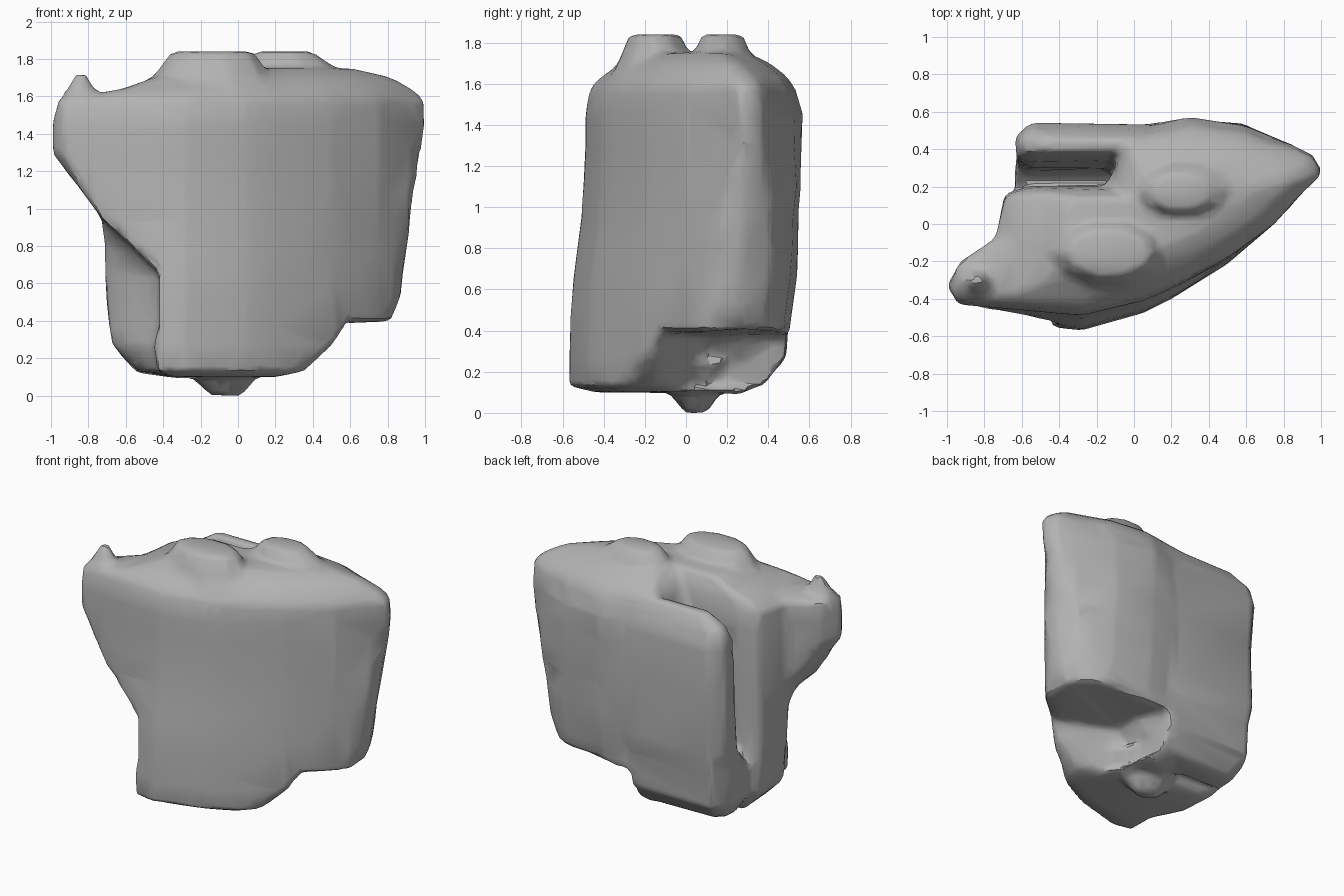
import bpy
import bmesh
import math
from mathutils import Vector, noise

cube = bpy.data.objects.get("Cube")
if cube:
    bpy.data.objects.remove(cube)

stone = bpy.data.materials.new("grey_stone")
stone.use_nodes = True
stone.diffuse_color = (0.45, 0.45, 0.45, 1)
stone.node_tree.nodes["Principled BSDF"].inputs["Base Color"].default_value = (0.45, 0.45, 0.45, 1)

bm = bmesh.new()


def loft(rings):
    """Skin a stack of equal-length rings and cap both ends."""
    loops = [[bm.verts.new(p) for p in ring] for ring in rings]
    n = len(loops[0])
    faces = []
    for low, high in zip(loops, loops[1:]):
        for i in range(n):
            j = (i + 1) % n
            faces.append(bm.faces.new((low[i], low[j], high[j], high[i])))
    faces += [bm.faces.new(loops[0][::-1]), bm.faces.new(loops[-1])]
    bmesh.ops.recalc_face_normals(bm, faces=faces)


def subdivide(outline, cuts):
    pts = []
    for a, b in zip(outline, outline[1:] + outline[:1]):
        pts += [Vector(a).lerp(Vector(b), k / cuts) for k in range(cuts)]
    return pts


def ramp(v, start, width):
    return min(max((v - start) / width, 0), 1)


def frustum(levels, sides=10):
    """Levels are z, centre x, centre y, radius x, radius y."""
    loft([[(cx + rx * math.cos(math.tau * i / sides),
            cy + ry * math.sin(math.tau * i / sides), z) for i in range(sides)]
          for z, cx, cy, rx, ry in levels])


# Main mass: wedge-shaped plan with a side lobe and a notch at the back
plan = subdivide([(-1, -.33), (-.94, -.43), (-.5, -.47), (-.28, -.49), (.05, -.41),
                  (.2, -.345), (.5, -.185), (.75, 0), (1, .28), (.96, .37), (.6, .52),
                  (.3, .56), (-.05, .5), (-.12, .2), (-.55, .2), (-.69, .16),
                  (-.74, -.08), (-.93, -.21)], 3)
# z, left limit, right limit, front scale, back scale, shrink x, shrink y,
# front corner chamfer, rear undercut
levels = [(.10, -.35, .2, .9, .5, 1, 1, 0, 0), (.13, -.53, .35, 1.16, .65, 1, 1, .1, .3),
          (.27, -.67, .5, 1.16, .88, 1, 1, .22, .38), (.38, -.69, .6, 1.15, .9, 1, 1, .27, .4),
          (.4, -.69, .81, 1.15, .9, 1, 1, .27, 0), (.52, -.7, .86, 1.14, .92, 1, 1, .28, 0),
          (.65, -.71, .87, 1.12, .95, 1, 1, .29, 0), (.8, -.71, .89, 1.08, .98, 1, 1, .14, 0),
          (.95, -.73, .91, 1.04, 1, 1, 1, 0, 0), (1.1, -.84, .94, 1.02, 1.01, 1, 1, 0, 0),
          (1.3, -1, .98, 1, 1, 1, 1, 0, 0), (1.45, -1, 1, 1, 1, 1, 1, 0, 0),
          (1.58, -.96, 1, .95, .95, 1, 1, 0, 0), (1.64, -.62, .95, 1, 1, .92, .85, 0, 0),
          (1.7, -.45, .85, 1, 1, .8, .68, 0, 0), (1.75, -.36, .65, 1, 1, .55, .45, 0, 0)]
rings = []
for z, left, right, front, back, sx, sy, chamfer, undercut in levels:
    ring = []
    for p in plan:
        x = .15 + (p.x - .15) * sx
        y = .08 + (p.y * (front if p.y < 0 else back) - .08) * sy
        low = left + chamfer * ramp(-y, .15, .2)
        high = right - undercut * ramp(y, -.12, .2) - .5 * max(0, y - .28)
        ring.append((min(max(x, low), high), y, z))
    rings.append(ring)
loft(rings)

# Back slab, split from the main mass by a narrowing fissure
slab = [(-.63, .1), (-.63, .65), (-.55, 1), (-.3, 1), (.1, 1), (.1, 0), (-.55, 0)]
slab_levels = [(.14, .86, .2, .38), (.27, 1, .16, .48), (.5, 1, .18, .5),
               (.65, 1, .28, .52), (1.1, 1, .3, .53), (1.42, 1, .33, .53),
               (1.54, .97, .37, .51), (1.63, .75, .39, .46)]
loft([[(x * sx, y0 + (y1 - y0) * t, z) for x, t in slab] for z, sx, y0, y1 in slab_levels])

# Two flat-topped mounds on the crown
frustum([(1.5, -.14, -.14, .44, .25), (1.62, -.14, -.15, .4, .23),
         (1.72, -.14, -.15, .31, .18), (1.84, -.135, -.15, .225, .13)])
frustum([(1.5, .28, .2, .45, .25), (1.72, .28, .18, .3, .15), (1.84, .245, .175, .155, .105)])

# Pointed crest on the side lobe
frustum([(1.4, -.84, -.32, .14, .1), (1.58, -.84, -.32, .12, .09),
         (1.73, -.84, -.3, .025, .025)], 6)

# Blunt foot underneath
frustum([(0, -.065, .05, .085, .06), (.09, -.07, .04, .17, .12), (.25, -.07, .02, .3, .25)])

mesh = bpy.data.meshes.new("boulder")
bm.to_mesh(mesh)
bm.free()
rock = bpy.data.objects.new("boulder", mesh)
bpy.context.collection.objects.link(rock)
mesh.materials.append(stone)
bpy.ops.object.select_all(action='DESELECT')
rock.select_set(True)
bpy.context.view_layer.objects.active = rock

# Fuse the masses into one skin, soften it, then facet it
fuse = rock.modifiers.new("fuse", 'REMESH')
fuse.mode = 'VOXEL'
fuse.voxel_size = .028
soften = rock.modifiers.new("soften", 'SMOOTH')
soften.factor = .5
soften.iterations = 2
facet = rock.modifiers.new("facet", 'DECIMATE')
facet.ratio = .1
for name in ("fuse", "soften", "facet"):
    bpy.ops.object.modifier_apply(modifier=name)

# Weathered lumps on the rear, leaving the crown flat
for v in rock.data.vertices:
    amount = .02 * ramp(v.co.y, -.05, .2) * ramp(1.7 - v.co.z, 0, .2)
    v.co += v.normal * (amount * noise.noise(v.co * 5))

bpy.ops.object.shade_smooth_by_angle(angle=math.radians(35))
